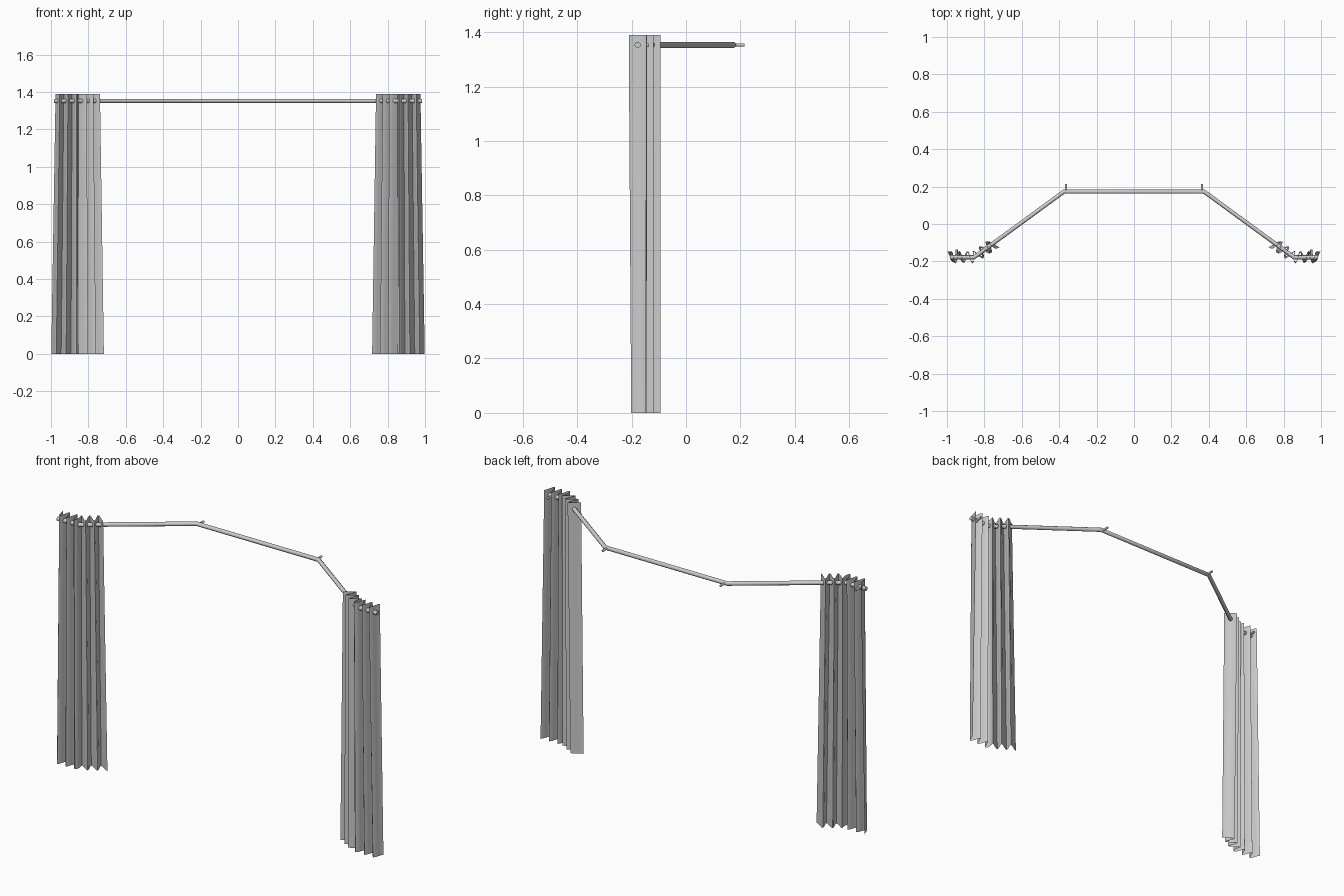
import bpy, bmesh, math
from mathutils import Vector

cube = bpy.data.objects.get("Cube")
if cube:
    bpy.data.objects.remove(cube, do_unlink=True)

grey = bpy.data.materials.new("light_grey")
grey.use_nodes = True
grey.diffuse_color = (0.6, 0.6, 0.6, 1)
grey.node_tree.nodes["Principled BSDF"].inputs["Base Color"].default_value = (0.6, 0.6, 0.6, 1)

ROD_Z, FRONT_Y, BACK_Y = 1.353, -0.178, 0.173
CORNER_X, BAY_X = 0.855, 0.375
CURTAIN_TOP = 1.39


def tube(name, points, radius):
    """Round bar swept along a polyline."""
    curve = bpy.data.curves.new(name, "CURVE")
    curve.dimensions = "3D"
    curve.bevel_depth = radius
    curve.bevel_resolution = 3
    curve.use_fill_caps = True
    spline = curve.splines.new("POLY")
    spline.points.add(len(points) - 1)
    for point, co in zip(spline.points, points):
        point.co = (*co, 1)
    curve.materials.append(grey)
    obj = bpy.data.objects.new(name, curve)
    bpy.context.collection.objects.link(obj)


def curtain(name, side):
    """Pleated sheet that follows the rod round its corner."""
    outer = Vector((0.975, FRONT_Y))
    corner = Vector((CORNER_X, FRONT_Y))
    slant = (Vector((BAY_X, BACK_Y)) - corner).normalized()
    straight = (outer - corner).length
    length = straight + (CORNER_X - 0.757) / -slant.x
    pleats, steps = 5.5, 8
    count = int(pleats * steps)
    bm = bmesh.new()
    rows = []
    # hem and heading: height, sideways spread, pleat depth, shift back
    for height, spread, depth, shift in ((0, 1.2, 0.027, 0.004), (CURTAIN_TOP, 1, 0.032, 0)):
        row = []
        for i in range(count + 1):
            s = length * i / count
            if s < straight:
                base = outer + Vector((-s, 0))
            else:
                base = corner + slant * (s - straight)
            # turn the pleat direction gradually through the corner
            turn = min(max((s - straight) / 0.03 + 0.5, 0), 1)
            along = Vector((-1, 0)).lerp(slant, turn).normalized()
            back = Vector((along.y, -along.x))
            p = base + back * depth * math.cos(2 * math.pi * i / steps)
            x = 0.86 + (p.x - 0.86) * spread
            row.append(bm.verts.new((side * x, p.y + shift, height)))
        rows.append(row)
    for i in range(count):
        bm.faces.new((rows[0][i], rows[0][i + 1], rows[1][i + 1], rows[1][i]))
    bmesh.ops.recalc_face_normals(bm, faces=bm.faces)
    mesh = bpy.data.meshes.new(name)
    bm.to_mesh(mesh)
    bm.free()
    mesh.materials.append(grey)
    obj = bpy.data.objects.new(name, mesh)
    bpy.context.collection.objects.link(obj)
    # separate front and back cloth faces keep the shading even up the drop
    thick = obj.modifiers.new("cloth_thickness", "SOLIDIFY")
    thick.thickness = 0.001
    thick.offset = 0
    thick.use_rim = False
    bpy.ops.object.select_all(action="DESELECT")
    bpy.context.view_layer.objects.active = obj
    obj.select_set(True)
    bpy.ops.object.shade_smooth_by_angle(angle=math.radians(40))


# Bay-shaped rod
half = [(0.985, FRONT_Y), (CORNER_X, FRONT_Y), (BAY_X, BACK_Y)]
path = [(-x, y, ROD_Z) for x, y in half] + [(x, y, ROD_Z) for x, y in reversed(half)]
tube("curtain_rod", path, 0.0115)

# Wall brackets and curtains on both sides
for label, side in (("left", 1), ("right", -1)):
    for place, x, y in (("inner", 0.363, BACK_Y), ("outer", 0.948, FRONT_Y)):
        tube(f"{label}_{place}_bracket",
             [(side * x, y, ROD_Z), (side * x, y + 0.042, ROD_Z)], 0.006)
    curtain(f"{label}_curtain", side)
